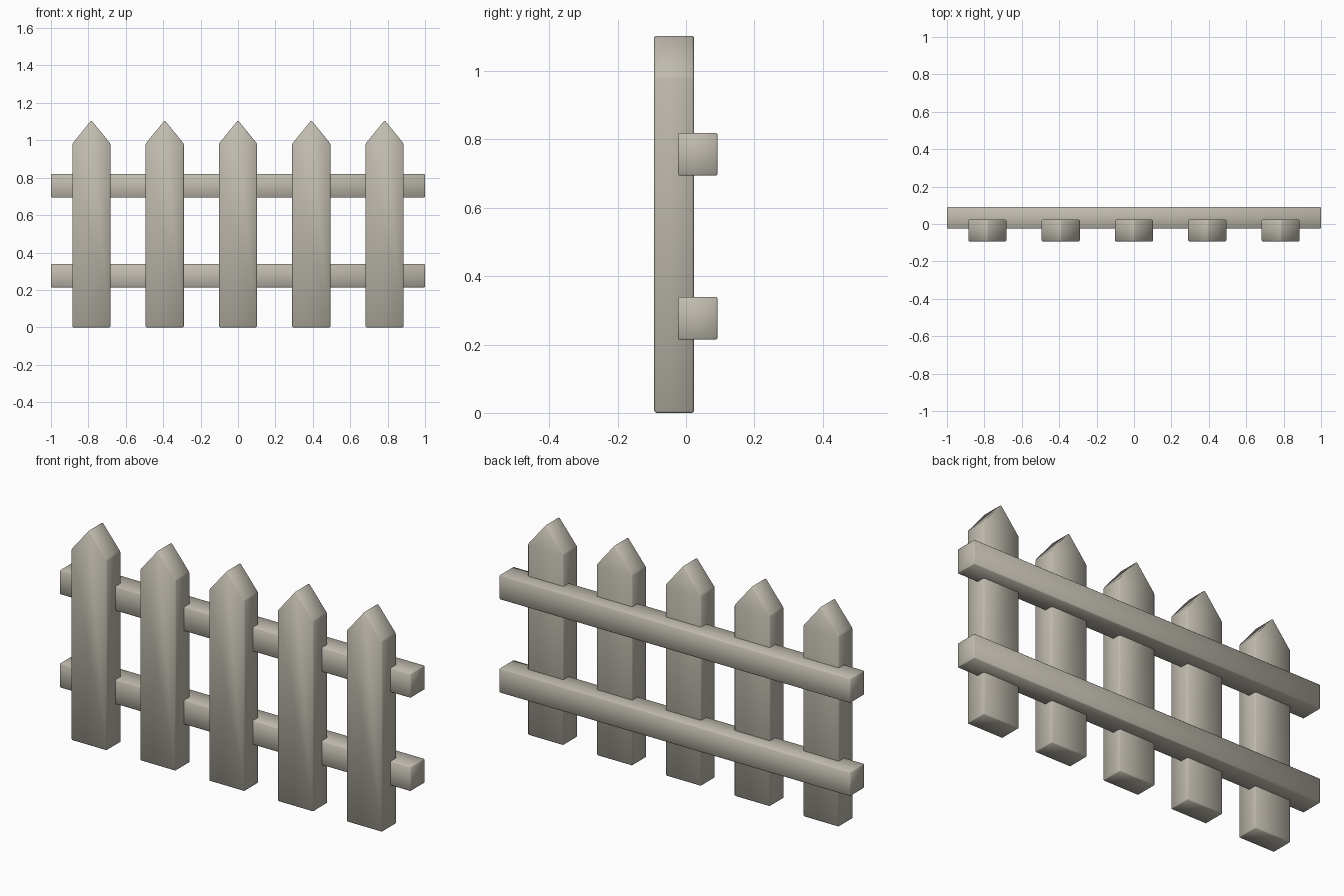
import bpy
import bmesh

if "Cube" in bpy.data.objects:
    bpy.data.objects.remove(bpy.data.objects["Cube"])

# One weathered wood colour for everything
wood = bpy.data.materials.new("weathered wood")
wood.diffuse_color = (0.53, 0.50, 0.43, 1.0)
wood.use_nodes = True
wood.node_tree.nodes["Principled BSDF"].inputs["Base Color"].default_value = wood.diffuse_color


def prism(name, outline, y0, y1, bevel=0.005):
    """Extrude an (x, z) outline from y0 to y1 and soften its edges."""
    bm = bmesh.new()
    face = bm.faces.new([bm.verts.new((x, y0, z)) for x, z in outline])
    ext = bmesh.ops.extrude_face_region(bm, geom=[face])
    verts = [g for g in ext["geom"] if isinstance(g, bmesh.types.BMVert)]
    bmesh.ops.translate(bm, verts=verts, vec=(0, y1 - y0, 0))
    bmesh.ops.recalc_face_normals(bm, faces=bm.faces[:])
    bmesh.ops.bevel(bm, geom=bm.edges[:], offset=bevel, segments=1,
                    profile=0.5, affect='EDGES')
    for f in bm.faces:
        f.smooth = True
    mesh = bpy.data.meshes.new(name)
    bm.to_mesh(mesh)
    bm.free()
    mesh.materials.append(wood)
    obj = bpy.data.objects.new(name, mesh)
    bpy.context.collection.objects.link(obj)
    return obj


# Five pointed pickets
W, SHOULDER, PEAK = 0.102, 0.982, 1.107
for i in range(5):
    cx = (i - 2) * 0.392
    prism(f"picket_{i + 1}",
          [(cx - W, 0), (cx + W, 0), (cx + W, SHOULDER),
           (cx, PEAK), (cx - W, SHOULDER)], -0.093, 0.023)

# Two horizontal rails behind the pickets
for name, z0, z1 in (("lower_rail", 0.214, 0.339), ("upper_rail", 0.694, 0.819)):
    prism(name, [(-1, z0), (1, z0), (1, z1), (-1, z1)], -0.024, 0.092, 0.004)
